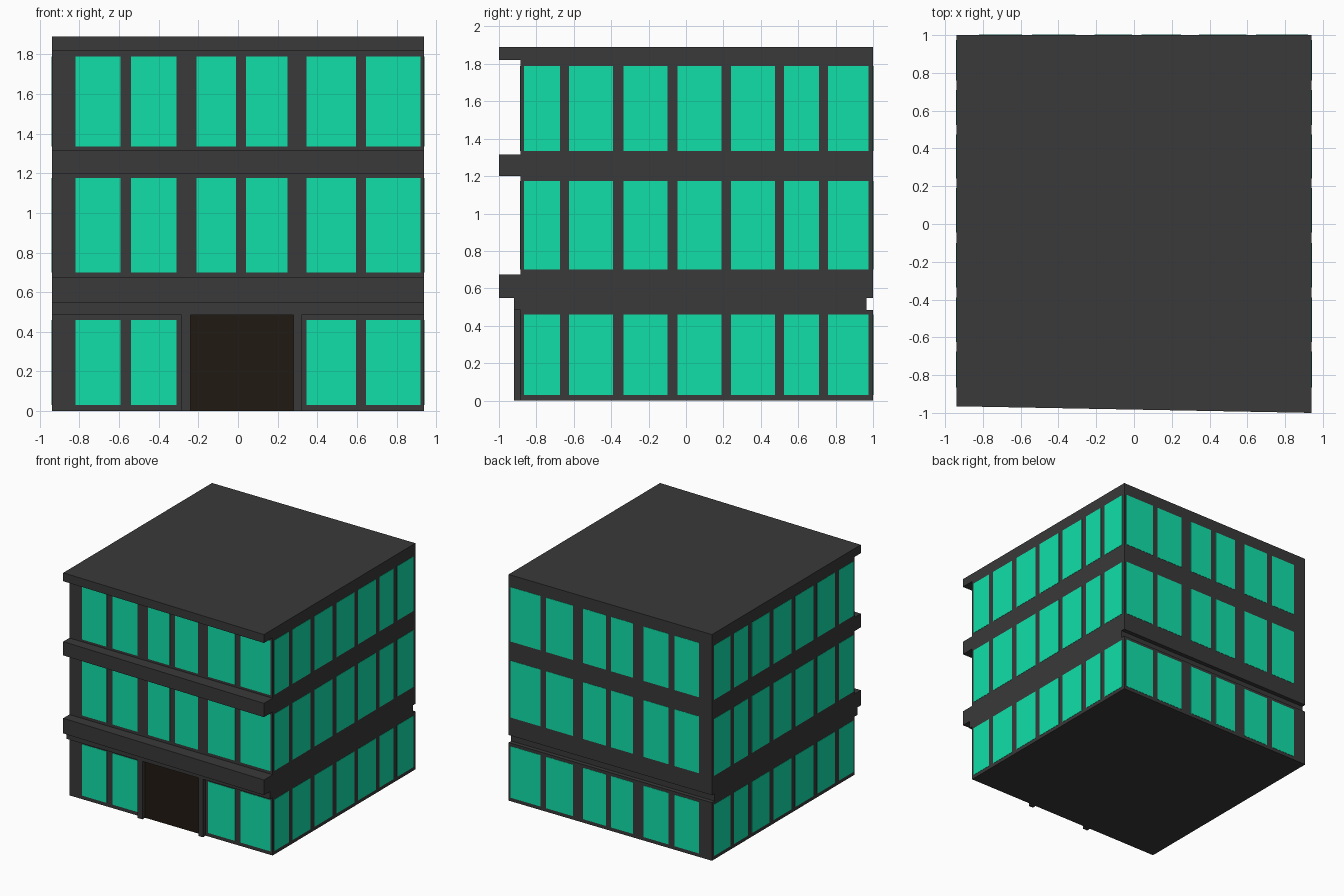
import bpy, bmesh

if "Cube" in bpy.data.objects:
    bpy.data.objects.remove(bpy.data.objects["Cube"])

X, WALL, BACK = 0.94, -0.885, 1.0


def material(name, rgb):
    m = bpy.data.materials.new(name)
    m.diffuse_color = (*rgb, 1)
    m.use_nodes = True
    m.node_tree.nodes["Principled BSDF"].inputs["Base Color"].default_value = m.diffuse_color
    return m


WALL_MAT = material("dark_wall", (0.041, 0.041, 0.041))
GLASS_MAT = material("green_glass", (0.005, 0.74, 0.395))
DOOR_MAT = material("dark_door", (0.015, 0.010, 0.006))


def finish(name, bm, mat):
    bmesh.ops.recalc_face_normals(bm, faces=bm.faces)
    me = bpy.data.meshes.new(name)
    bm.to_mesh(me)
    bm.free()
    me.materials.append(mat)
    ob = bpy.data.objects.new(name, me)
    bpy.context.collection.objects.link(ob)


def add_prism(bm, outline, z0, z1):
    """Extrude a flat xy outline from z0 to z1."""
    f = bm.faces.new([bm.verts.new((x, y, z0)) for x, y in outline])
    top = bmesh.ops.extrude_face_region(bm, geom=[f])["geom"]
    bmesh.ops.translate(bm, vec=(0, 0, z1 - z0),
                        verts=[v for v in top if isinstance(v, bmesh.types.BMVert)])


def rect(x0, x1, y0, y1):
    return [(x0, y0), (x1, y0), (x1, y1), (x0, y1)]


def part(name, outline, z0, z1, mat=WALL_MAT):
    bm = bmesh.new()
    add_prism(bm, outline, z0, z1)
    finish(name, bm, mat)


# Storeys, stacked between the floor bands
STOREYS = [("ground", 0, 0.485), ("middle", 0.675, 1.20), ("upper", 1.315, 1.82)]
for name, z0, z1 in STOREYS:
    part(name + "_storey", rect(-X, X, WALL, BACK), z0, z1)

# Fascia over the ground floor, set back at the rear
part("door_fascia", rect(-X, X, -0.92, 0.965), 0.485, 0.548)

# Overhanging bands and roof, with a slightly slanted front edge
SLANT = [(-X, -0.965), (X, -1.0), (X, BACK), (-X, BACK)]
for name, z0, z1 in [("lower_band", 0.548, 0.675), ("upper_band", 1.20, 1.315),
                     ("roof_slab", 1.82, 1.89)]:
    part(name, SLANT, z0, z1)

# Entrance
part("entrance_door", rect(-0.24, 0.28, WALL - 0.002, WALL + 0.02), 0.001, 0.484, DOOR_MAT)
part("door_post_left", rect(-0.285, -0.24, -0.92, WALL), 0, 0.485)
part("door_post_right", rect(0.28, 0.32, -0.92, WALL), 0, 0.485)

# Windows: thin panes on all four sides
COLS_X = [(-0.82, -0.593), (-0.54, -0.31), (-0.21, -0.01),
          (0.04, 0.25), (0.345, 0.595), (0.645, 0.92)]
COLS_Y = [(-0.865, -0.675), (-0.625, -0.39), (-0.335, -0.10), (-0.045, 0.19),
          (0.24, 0.475), (0.525, 0.71), (0.76, 0.975)]
ROWS = [(0.03, 0.46), (0.70, 1.175), (1.335, 1.79)]
PROUD, DEEP = 0.002, 0.01

panes = {s: bmesh.new() for s in ("front", "back", "left", "right")}
for row, (z0, z1) in enumerate(ROWS):
    for col, (a, b) in enumerate(COLS_X):
        if row > 0 or col not in (2, 3):      # the door takes the middle
            add_prism(panes["front"], rect(a, b, WALL - PROUD, WALL + DEEP), z0, z1)
        add_prism(panes["back"], rect(a, b, BACK - DEEP, BACK + PROUD), z0, z1)
    for a, b in COLS_Y:
        add_prism(panes["right"], rect(X - DEEP, X + PROUD, a, b), z0, z1)
        add_prism(panes["left"], rect(-X - PROUD, -X + DEEP, a, b), z0, z1)
for side, bm in panes.items():
    finish(side + "_windows", bm, GLASS_MAT)
